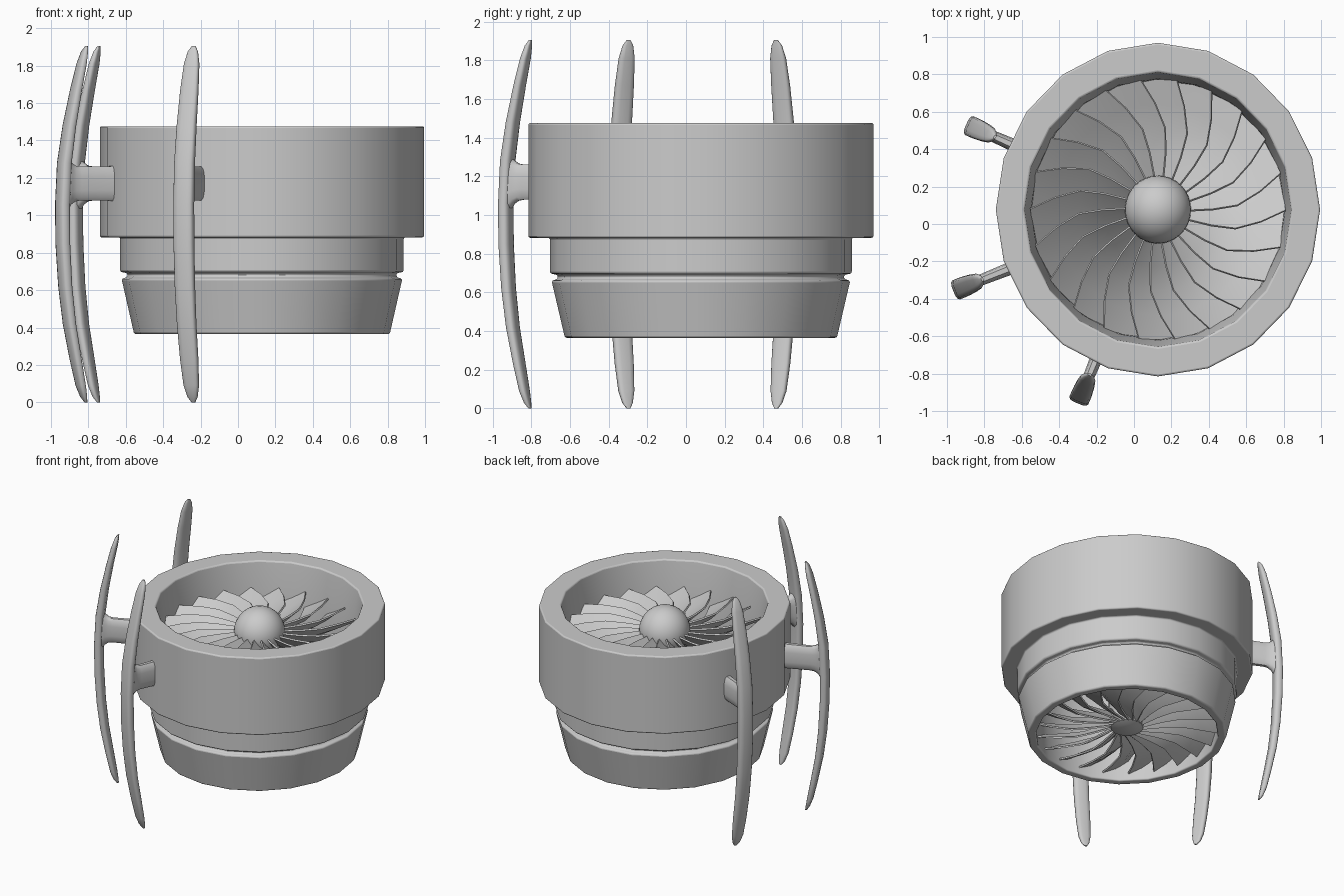
import bpy, bmesh
from math import sin, cos, tan, pi, radians
from mathutils import Vector

if "Cube" in bpy.data.objects:
    bpy.data.objects.remove(bpy.data.objects["Cube"])

CX, CY, SX = 0.128, 0.077, 0.972   # engine axis and slight x squash


def finish(name, bm, angle=35, bevel=0.0):
    bmesh.ops.recalc_face_normals(bm, faces=bm.faces)
    me = bpy.data.meshes.new(name)
    bm.to_mesh(me)
    bm.free()
    ob = bpy.data.objects.new(name, me)
    bpy.context.collection.objects.link(ob)
    bpy.ops.object.select_all(action='DESELECT')
    ob.select_set(True)
    bpy.context.view_layer.objects.active = ob
    bpy.ops.object.shade_smooth_by_angle(angle=radians(angle))
    if bevel:
        b = ob.modifiers.new("bevel", 'BEVEL')
        b.width, b.segments = bevel, 3
        b.limit_method, b.angle_limit = 'ANGLE', radians(30)
    return ob


def loft(bm, rings):
    """Skin closed rings of points and cap both ends."""
    vs = [[bm.verts.new(p) for p in r] for r in rings]
    n = len(vs[0])
    for a, b in zip(vs, vs[1:]):
        for i in range(n):
            j = (i + 1) % n
            bm.faces.new((a[i], a[j], b[j], b[i]))
    bm.faces.new(vs[0])
    bm.faces.new(vs[-1])


def revolve(bm, profile, seg, closed=False):
    """Spin (radius, z) points around the engine axis."""
    rows = []
    for r, z in profile:
        if r == 0:
            rows.append([bm.verts.new((CX, CY, z))] * seg)
        else:
            rows.append([bm.verts.new((CX + SX * r * cos(2 * pi * i / seg),
                                       CY + r * sin(2 * pi * i / seg), z))
                         for i in range(seg)])
    pairs = list(zip(rows, rows[1:]))
    if closed:
        pairs.append((rows[-1], rows[0]))
    for a, b in pairs:
        for i in range(seg):
            j = (i + 1) % seg
            quad = list(dict.fromkeys((a[i], a[j], b[j], b[i])))
            bm.faces.new(quad)


def rounded(n, a, b, p=0.6):
    """Rounded rectangle section with half sizes a and b."""
    out = []
    for i in range(n):
        t = 2 * pi * (i + 0.5) / n
        c, s = cos(t), sin(t)
        out.append((a * abs(c) ** p * (1 if c > 0 else -1),
                    b * abs(s) ** p * (1 if s > 0 else -1)))
    return out


# Engine casing: stepped outside, open duct through the middle
casing = [(0.892, 1.476), (0.892, 0.882), (0.78, 0.882), (0.78, 0.698),
          (0.74, 0.69), (0.74, 0.67), (0.772, 0.66), (0.703, 0.365),
          (0.645, 0.365), (0.66, 0.60), (0.69, 1.10), (0.70, 1.25), (0.735, 1.476)]
bm = bmesh.new()
revolve(bm, casing, 20, closed=True)
finish("engine_casing", bm, bevel=0.018)


# Fans: swept and twisted blades around a hub
def fan(name, z0, hub, tip, count, depth):
    bm = bmesh.new()
    # fraction of span, sweep angle, horizontal chord, pitch
    stations = [(0.0, 0, 0.10, 48), (0.28, -4, 0.13, 42), (0.52, -3, 0.16, 38),
                (0.76, 3, 0.19, 34), (1.0, 8, 0.205, 30)]
    for k in range(count):
        rings = []
        for f, sweep, chord, pitch in stations:
            r = hub * 0.8 + (tip - hub * 0.8) * f
            a = 2 * pi * k / count + radians(sweep)
            rad = Vector((cos(a), sin(a), 0))
            tan_v = Vector((-sin(a), cos(a), 0))
            p = radians(pitch)
            along = tan_v * cos(p) - Vector((0, 0, sin(p)))
            nrm = tan_v * sin(p) + Vector((0, 0, cos(p)))
            half = chord * depth / cos(p) / 2
            ring = []
            for u, v in ((-1, 0.006), (-1, -0.006), (0, -0.016), (1, -0.006),
                         (1, 0.006), (0, 0.0)):
                q = rad * r + along * (u * half) + nrm * v
                ring.append((CX + SX * q.x, CY + q.y, z0 + q.z))
            rings.append(ring)
        loft(bm, rings)
    finish(name, bm, 30)


fan("front_fan", 1.225, 0.18, 0.695, 22, 1.0)
fan("rear_fan", 0.475, 0.13, 0.65, 22, 0.9)

# Round nose, shaft and flat rear cap
bm = bmesh.new()
nose = [(0.182 * sin(pi * i / 16), 1.27 + 0.182 * cos(pi * i / 16)) for i in range(1, 11)]
revolve(bm, [(0, 1.452)] + nose + [(0.13, 1.12), (0.13, 0.45), (0.115, 0.425),
                                   (0.07, 0.41), (0, 0.405)], 32)
finish("hub_and_shaft", bm)

# Side vanes: bowed upright blades, each held by one flared strut
# z, distance inward from the outermost face, half width, half thickness
spine = [(0.0, 0.165, 0.010, 0.006), (0.03, 0.152, 0.028, 0.014),
         (0.09, 0.135, 0.042, 0.020), (0.23, 0.106, 0.050, 0.023),
         (0.42, 0.070, 0.053, 0.026), (0.62, 0.046, 0.055, 0.028),
         (0.85, 0.032, 0.056, 0.030), (1.06, 0.030, 0.056, 0.030),
         (1.28, 0.041, 0.056, 0.030), (1.48, 0.070, 0.054, 0.027),
         (1.67, 0.108, 0.050, 0.023), (1.81, 0.140, 0.042, 0.020),
         (1.875, 0.157, 0.028, 0.014), (1.905, 0.168, 0.010, 0.006)]

for name, deg, outer in (("back", 156, 1.122), ("middle", 201.7, 1.178), ("front", 247.5, 1.122)):
    a = radians(deg)
    rad, side = Vector((cos(a), sin(a), 0)), Vector((-sin(a), cos(a), 0))
    base = Vector((CX, CY, 0))
    bm = bmesh.new()
    loft(bm, [[base + rad * (outer - d + v) + side * u + Vector((0, 0, z))
               for u, v in rounded(12, w, t)] for z, d, w, t in spine])
    finish(name + "_vane", bm, 50)

    bm = bmesh.new()
    strut = [(0.82, 0.036, 0.095), (outer - 0.13, 0.030, 0.093), (outer - 0.10, 0.032, 0.098),
             (outer - 0.075, 0.038, 0.115), (outer - 0.055, 0.048, 0.145), (outer - 0.04, 0.050, 0.16)]
    loft(bm, [[base + rad * r + side * u + Vector((0, 0, 1.17 + v))
               for u, v in rounded(12, w, h, 0.7)] for r, w, h in strut])
    finish(name + "_vane_strut", bm, 50)
